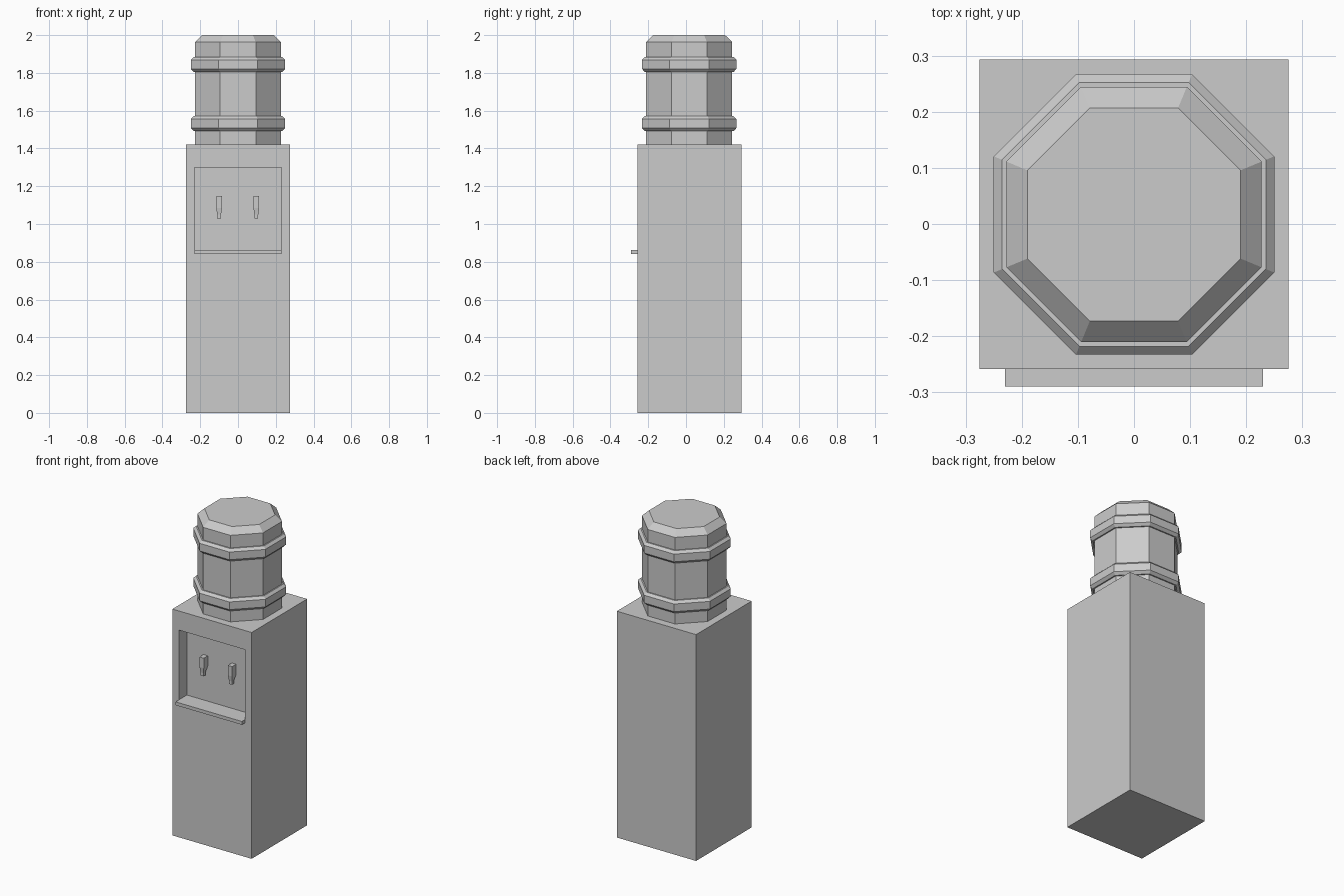
import bpy, bmesh, math
from mathutils import Matrix

default = bpy.data.objects.get("Cube")
if default:
    bpy.data.objects.remove(default)

GREY = (0.6, 0.6, 0.6, 1.0)
grey = bpy.data.materials.new("plain grey")
grey.use_nodes = True
grey.diffuse_color = GREY
grey.node_tree.nodes["Principled BSDF"].inputs["Base Color"].default_value = GREY

CENTRE_Y = 0.017
FRONT_Y = -0.258
BACK_Y = 0.293
RECESS_Y = FRONT_Y + 0.08
TOP_Z = 1.42


def finish(name, bm):
    bmesh.ops.recalc_face_normals(bm, faces=bm.faces)
    mesh = bpy.data.meshes.new(name)
    bm.to_mesh(mesh)
    bm.free()
    mesh.materials.append(grey)
    obj = bpy.data.objects.new(name, mesh)
    bpy.context.scene.collection.objects.link(obj)
    return obj


def box(x0, x1, y0, y1, z0, z1):
    bm = bmesh.new()
    place = Matrix.Translation(((x0 + x1) / 2, (y0 + y1) / 2, (z0 + z1) / 2))
    size = Matrix.Diagonal((x1 - x0, y1 - y0, z1 - z0, 1))
    bmesh.ops.create_cube(bm, size=1, matrix=place @ size)
    return bm


def loft(name, rings):
    """Skin a list of closed point loops and cap both ends."""
    bm = bmesh.new()
    loops = [[bm.verts.new(p) for p in ring] for ring in rings]
    for low, high in zip(loops, loops[1:]):
        for i in range(len(low)):
            j = (i + 1) % len(low)
            bm.faces.new((low[i], low[j], high[j], high[i]))
    bm.faces.new(loops[0][::-1])
    bm.faces.new(loops[-1])
    return finish(name, bm)


# Cabinet with a recessed dispensing bay in the front
bm = box(-0.275, 0.275, FRONT_Y, BACK_Y, 0, TOP_Z)
bm.normal_update()
front = min(bm.faces, key=lambda f: f.calc_center_median().y)
bmesh.ops.inset_individual(bm, faces=[front], thickness=0.04)
for v in front.verts:
    v.co.x = math.copysign(0.23, v.co.x)
    v.co.z = 1.30 if v.co.z > TOP_Z / 2 else 0.862
bay = bmesh.ops.extrude_discrete_faces(bm, faces=[front])["faces"][0]
for v in bay.verts:
    v.co.y = RECESS_Y
finish("cabinet", bm)

# Drip tray lip below the bay
finish("drip_tray", box(-0.23, 0.23, -0.29, FRONT_Y, 0.841, 0.862))

# Pair of taps on the back wall of the bay: wide body tapering to a spout
tap_profile = [(1.03, 0.010), (1.05, 0.010), (1.085, 0.015), (1.147, 0.015)]
for side, x in (("left", 0.097), ("right", -0.10)):
    rings = []
    for z, half in tap_profile:
        near, far = RECESS_Y - 0.025 - half, RECESS_Y - 0.025 + half
        if half > 0.012:
            far = RECESS_Y + 0.002
        rings.append([(x - half, near, z), (x + half, near, z),
                      (x + half, far, z), (x - half, far, z)])
    loft(side + "_tap", rings)

# Eight-sided bottle with two raised bands: (distance to flat, height)
WALL, EDGE, BAND = 0.2275, 0.235, 0.25
profile = [(WALL, TOP_Z)]
for base in (1.492, 1.805):
    profile += [(WALL, base), (EDGE, base), (BAND, base + 0.016),
                (BAND, base + 0.064), (EDGE, base + 0.079), (WALL, base + 0.079)]
profile += [(WALL, 1.963), (0.19, 2.0)]


def octagon(flat, z):
    r = flat / math.cos(math.pi / 8)
    angles = [math.pi / 8 + i * math.pi / 4 for i in range(8)]
    return [(r * math.cos(a), CENTRE_Y + r * math.sin(a), z) for a in angles]


loft("water_bottle", [octagon(flat, z) for flat, z in profile])
